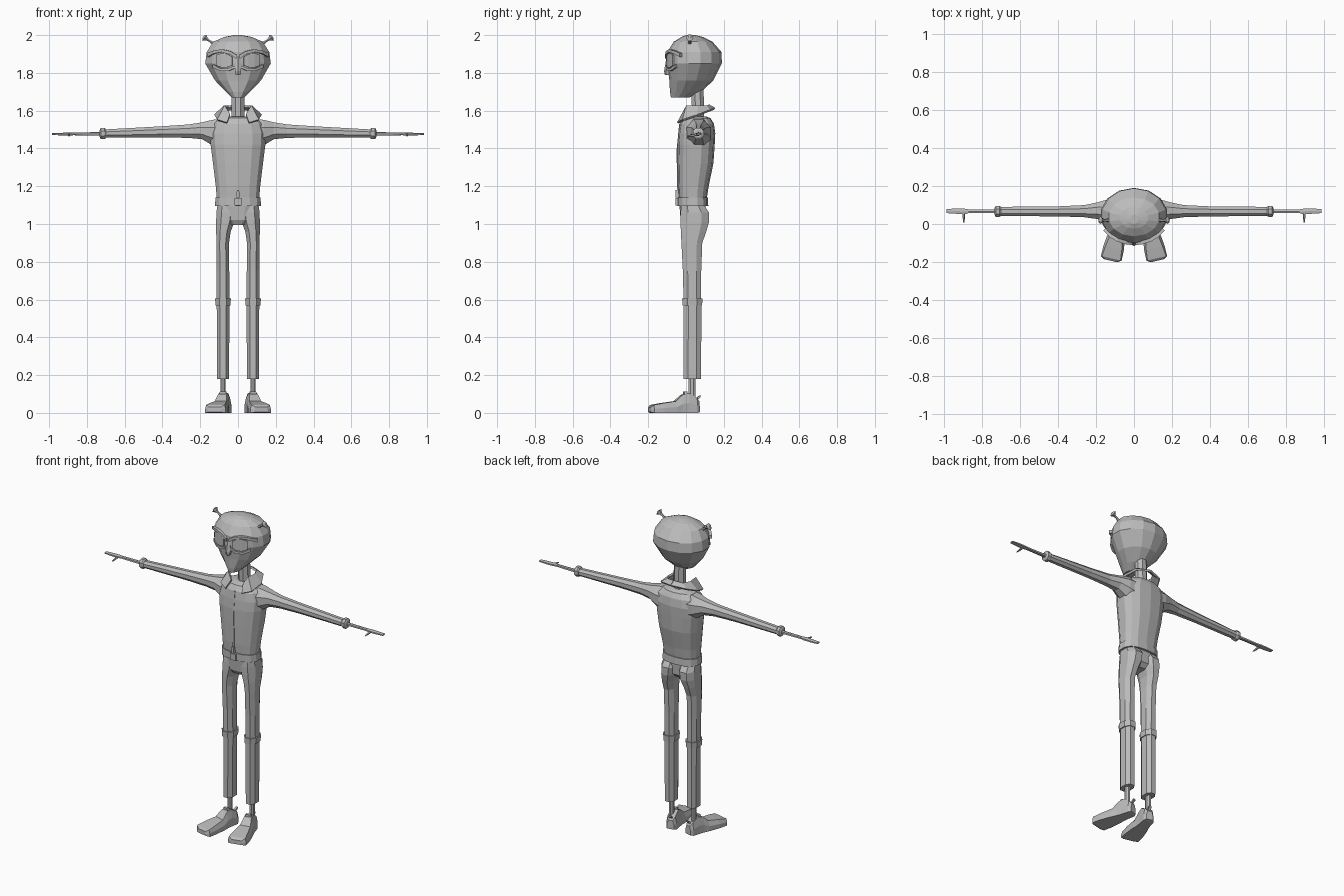
import bpy, bmesh, math
from mathutils import Matrix, Vector

grey = bpy.data.materials.new("plain_grey")
grey.diffuse_color = (0.5, 0.5, 0.5, 1)


def make(name, verts, faces, mirror=False, thick=0):
    me = bpy.data.meshes.new(name)
    me.from_pydata(verts, [], faces)
    bm = bmesh.new()
    bm.from_mesh(me)
    bmesh.ops.recalc_face_normals(bm, faces=bm.faces)
    bm.to_mesh(me)
    bm.free()
    me.materials.append(grey)
    ob = bpy.data.objects.new(name, me)
    bpy.context.collection.objects.link(ob)
    if thick:
        ob.modifiers.new("thickness", 'SOLIDIFY').thickness = thick
        ob.modifiers["thickness"].offset = 0
    if mirror:
        ob.modifiers.new("mirror", 'MIRROR')
    return ob


def loft(name, rings, n=10, axis='z', power=1.0, mirror=False):
    """rings: (position, min_a, max_a, min_b, max_b); a,b = x,y for z, or y,z for x."""
    verts, faces = [], []
    for p, a0, a1, b0, b1 in rings:
        for i in range(n):
            t = 2 * math.pi * (i + 0.5) / n
            c, s = math.cos(t), math.sin(t)
            a = (a0 + a1) / 2 + (a1 - a0) / 2 * math.copysign(abs(c) ** power, c)
            b = (b0 + b1) / 2 + (b1 - b0) / 2 * math.copysign(abs(s) ** power, s)
            verts.append((a, b, p) if axis == 'z' else (p, a, b))
    for r in range(len(rings) - 1):
        for i in range(n):
            j = (i + 1) % n
            faces.append((r*n+i, r*n+j, (r+1)*n+j, (r+1)*n+i))
    faces += [tuple(range(n)), tuple(range((len(rings)-1)*n, len(rings)*n))]
    return make(name, verts, faces, mirror)


def strip(name, low, high, thick, mirror=True):
    n = len(low)
    return make(name, low + high, [(i, i+1, n+i+1, n+i) for i in range(n-1)], mirror, thick)


# head and neck
loft("head", [(1.67, -.035, .035, -.08, .02), (1.70, -.065, .065, -.085, .08),
              (1.76, -.125, .125, -.088, .145), (1.85, -.178, .178, -.10, .19),
              (1.91, -.17, .17, -.10, .188), (1.965, -.135, .135, -.065, .14),
              (1.99, -.075, .075, -.025, .09), (2.0, -.02, .02, 0, .05)], 14)
loft("neck", [(1.54, -.037, .037, .03, .10), (1.74, -.037, .037, .025, .095)], 8)


# eyes, brows and lower lids wrapped on the face
def face_y(x, out):
    return .045 - (.145 + out) * math.sqrt(max(0, 1 - (x / (.176 + out)) ** 2))


def face_strip(name, cols, out, thick):
    strip(name, [(x, face_y(x, out), a) for x, a, b in cols],
          [(x, face_y(x, out), b) for x, a, b in cols], thick)


face_strip("eye", [(.03, 1.84, 1.885), (.055, 1.83, 1.90), (.085, 1.828, 1.905), (.115, 1.84, 1.895)], .002, .008)
face_strip("brow", [(.008, 1.875, 1.895), (.04, 1.898, 1.915), (.085, 1.91, 1.925),
                    (.125, 1.902, 1.918), (.155, 1.885, 1.905)], .002, .018)
face_strip("lower_lid", [(.015, 1.825, 1.838), (.05, 1.81, 1.825), (.09, 1.81, 1.823), (.13, 1.828, 1.845)], 0, .014)
loft("nose", [(1.79, -.014, .014, -.112, -.08), (1.81, -.02, .02, -.116, -.08),
              (1.89, -.011, .011, -.102, -.08)], 6)

# ears: thin stalks with a flared end
ear = loft("ear", [(0, -.012, .012, -.012, .012), (.035, -.006, .006, -.006, .006),
                   (.05, -.008, .008, -.01, .01), (.066, -.022, .022, -.02, .02),
                   (.074, -.008, .008, -.008, .008)], 6)
ear.data.transform(Matrix.Translation((.122, .02, 1.95)) @ Matrix.Rotation(math.radians(57), 4, 'Y'))
ear.modifiers.new("mirror", 'MIRROR')

# jacket body, zip and collar
loft("jacket", [(1.10, -.112, .112, -.035, .105), (1.20, -.12, .12, -.042, .12),
                (1.32, -.135, .135, -.045, .145), (1.42, -.148, .148, -.045, .152),
                (1.48, -.15, .15, -.04, .155), (1.53, -.135, .135, -.032, .148),
                (1.56, -.10, .10, -.012, .13), (1.57, -.05, .05, .02, .105)], 14, power=.8)
loft("zip", [(1.13, -.006, .006, -.047, -.03), (1.39, -.004, .004, -.051, -.03),
             (1.53, -.004, .004, -.037, -.02)], 4, power=.3)
loft("zip_tab", [(1.14, -.009, .009, -.056, -.035), (1.18, -.007, .007, -.056, -.035)], 4, power=.3)
strip("collar",
      [(.058, -.042, 1.535), (.108, -.015, 1.55), (.122, .06, 1.575), (.09, .125, 1.60), (0, .152, 1.61)],
      [(.042, -.005, 1.58), (.068, .005, 1.625), (.072, .065, 1.622), (.052, .108, 1.622), (0, .12, 1.628)], .012)

# sleeves, cuffs and hands
loft("sleeve", [(.07, -.01, .14, 1.38, 1.565), (.135, 0, .135, 1.41, 1.557),
                (.19, .022, .118, 1.445, 1.542), (.26, .033, .102, 1.453, 1.53),
                (.40, .038, .095, 1.456, 1.52), (.71, .04, .092, 1.455, 1.502)], 8, 'x', mirror=True)
loft("sleeve_cuff", [(.70, .04, .093, 1.452, 1.505), (.708, .034, .098, 1.447, 1.512),
                     (.726, .034, .098, 1.447, 1.512), (.732, .045, .087, 1.46, 1.498)], 8, 'x', mirror=True)
loft("hand", [(.72, .056, .078, 1.467, 1.487), (.87, .056, .078, 1.47, 1.484),
              (.89, .05, .082, 1.469, 1.484), (.93, .052, .083, 1.469, 1.483),
              (.985, .056, .08, 1.471, 1.481)], 6, 'x', power=.7, mirror=True)
thumb = loft("thumb", [(0, -.008, .008, -.008, .008), (.035, -.007, .007, -.006, .006),
                       (.06, -.003, .003, -.003, .003)], 5)
thumb.data.transform(Matrix.Translation((.895, .068, 1.474)) @ Matrix.Rotation(math.radians(97), 4, 'X'))
thumb.modifiers.new("mirror", 'MIRROR')

# belt and trousers
loft("belt", [(1.095, -.124, .124, -.044, .118), (1.14, -.122, .122, -.044, .116)], 14, power=.8)
loft("buckle", [(1.097, -.022, .022, -.056, -.035), (1.138, -.022, .022, -.056, -.035)], 4, power=.3)
loft("hips", [(.995, -.05, .05, -.015, .075), (1.02, -.095, .095, -.03, .10),
              (1.11, -.114, .114, -.038, .105)], 12, power=.8)
loft("upper_leg", [(.59, .042, .117, -.016, .083), (.75, .044, .116, -.02, .084),
                   (.90, .045, .117, -.028, .09), (.96, .036, .118, -.032, .112),
                   (1.01, .016, .119, -.034, .127), (1.06, .008, .118, -.034, .128),
                   (1.10, .01, .112, -.03, .10)], 8, power=.85, mirror=True)
loft("knee_band", [(.568, .037, .122, -.022, .089), (.605, .035, .124, -.024, .091)], 8, power=.85, mirror=True)
loft("lower_leg", [(.18, .045, .113, -.016, .083), (.58, .043, .115, -.016, .085)], 8, power=.85, mirror=True)
loft("ankle", [(.07, .064, .094, .012, .052), (.20, .064, .094, .012, .052)], 8, mirror=True)


# shoes: cross-sections from heel to toe, turned outward
def shoe_part(name, sections):
    verts, faces = [], []
    for y, w, top_w, z0, z1 in sections:
        verts += [(-w, y, z0), (w, y, z0), (w, y, z0 + (z1-z0) * .5),
                  (top_w, y, z1), (-top_w, y, z1), (-w, y, z0 + (z1-z0) * .5)]
    for r in range(len(sections) - 1):
        for i in range(6):
            j = (i + 1) % 6
            faces.append((r*6+i, r*6+j, r*6+6+j, r*6+6+i))
    k = (len(sections) - 1) * 6
    faces += [tuple(range(6)), tuple(range(k, k + 6))]
    ob = make(name, verts, faces)
    ob.data.transform(Matrix.Translation((.078, 0, 0)) @ Matrix.Rotation(math.radians(13), 4, 'Z'))
    ob.modifiers.new("mirror", 'MIRROR')


shoe_part("shoe", [(.07, .022, .014, .004, .06), (.055, .032, .024, 0, .08), (.01, .034, .024, 0, .105),
                   (-.025, .038, .024, 0, .095), (-.06, .046, .032, 0, .062),
                   (-.13, .055, .044, 0, .052), (-.185, .056, .05, 0, .042), (-.198, .036, .03, .004, .03)])
shoe_part("heel_loop", [(.05, .008, .008, .06, .075), (.068, .008, .008, .075, .088), (.078, .008, .008, .085, .094)])
shoe_part("shoe_tongue", [(.005, .02, .016, .08, .112), (-.012, .02, .016, .08, .112)])
